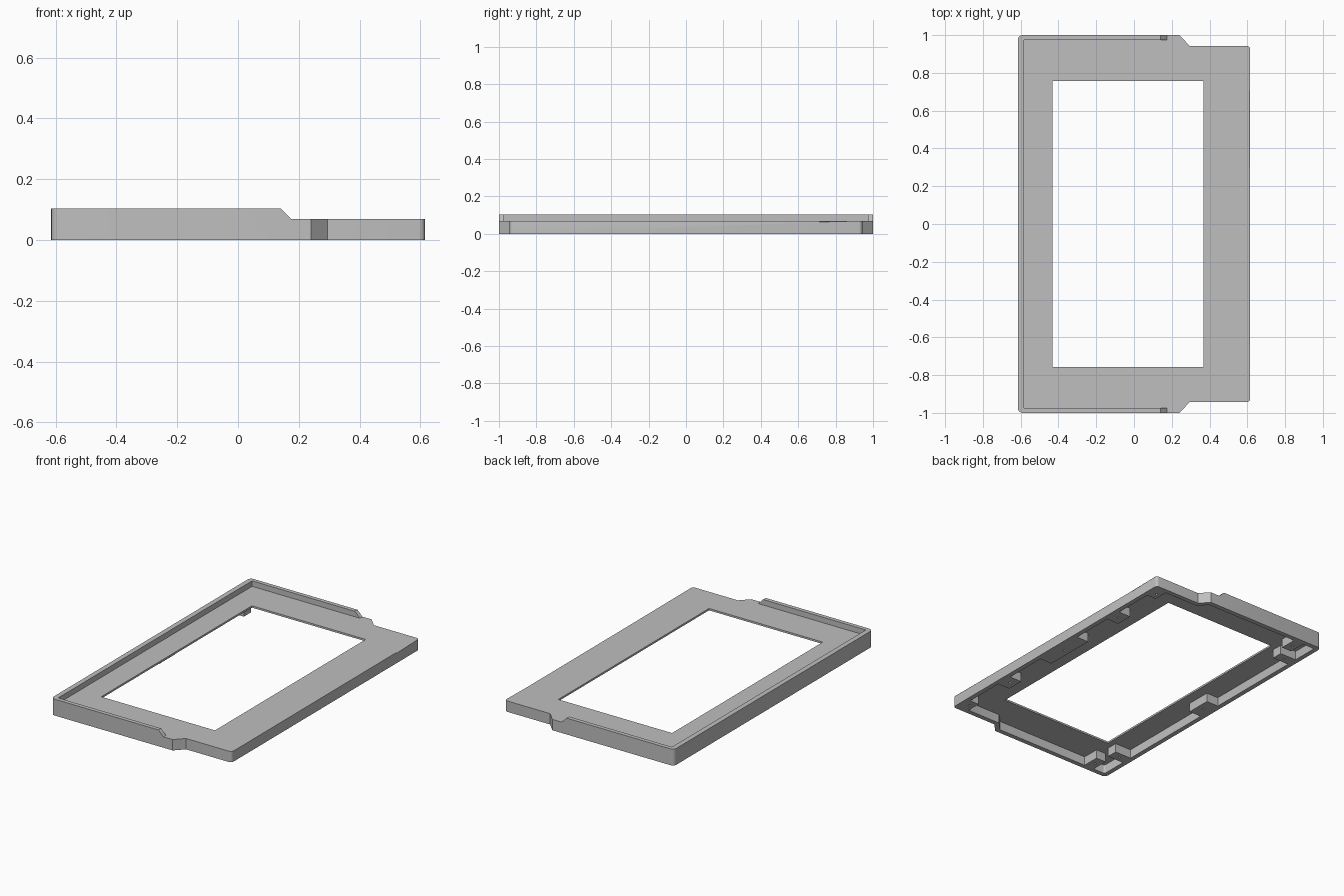
import bpy, bmesh, math
from mathutils import Vector

cube = bpy.data.objects.get("Cube")
if cube:
    bpy.data.objects.remove(cube, do_unlink=True)

grey = bpy.data.materials.new("light_grey")
grey.use_nodes = True
colour = (0.52, 0.52, 0.52, 1)
grey.diffuse_color = colour
grey.node_tree.nodes["Principled BSDF"].inputs["Base Color"].default_value = colour

TOP, DECK, UNDER = 0.104, 0.069, 0.057
WALL = 0.03


def finish(name, bm):
    bmesh.ops.recalc_face_normals(bm, faces=bm.faces)
    mesh = bpy.data.meshes.new(name)
    bm.to_mesh(mesh)
    bm.free()
    mesh.materials.append(grey)
    obj = bpy.data.objects.new(name, mesh)
    bpy.context.collection.objects.link(obj)
    return obj


def add_prism(bm, points, depth):
    """Extrude a closed loop of 3D points along the depth vector."""
    face = bm.faces.new([bm.verts.new(p) for p in points])
    out = bmesh.ops.extrude_face_region(bm, geom=[face])
    verts = [v for v in out["geom"] if isinstance(v, bmesh.types.BMVert)]
    bmesh.ops.translate(bm, verts=verts, vec=depth)


def prism(name, points, depth):
    bm = bmesh.new()
    add_prism(bm, points, depth)
    return finish(name, bm)


def slab(name, outline, z0, z1):
    return prism(name, [(x, y, z0) for x, y in outline], Vector((0, 0, z1 - z0)))


def box_outline(x0, x1, y0, y1):
    return [(x0, y0), (x1, y0), (x1, y1), (x0, y1)]


def arc(cx, cy, r, start, end, steps=4):
    angles = [math.radians(start + (end - start) * i / steps) for i in range(steps + 1)]
    return [(cx + r * math.cos(a), cy + r * math.sin(a)) for a in angles]


def case_outline(d, r_left, r_right):
    """Stepped outline moved inward by d, mirrored front to back."""
    left, right, wide, narrow = -0.615 + d, 0.615 - d, 1 - d, 0.943 - d
    shift = d * 0.41
    half = arc(right - r_right, narrow - r_right, r_right, 0, 90)
    half += [(0.295 - shift, narrow), (0.24 - shift, wide)]
    half += arc(left + r_left, wide - r_left, r_left, 90, 180)
    return half + [(x, -y) for x, y in reversed(half)]


def cut(obj, *cutters):
    """Subtract the cutters, bake the result and remove the cutters."""
    for cutter in cutters:
        cutter.hide_render = True
        mod = obj.modifiers.new("cut", 'BOOLEAN')
        mod.operation, mod.solver, mod.object = 'DIFFERENCE', 'EXACT', cutter
    bpy.context.view_layer.update()
    graph = bpy.context.evaluated_depsgraph_get()
    baked = bpy.data.meshes.new_from_object(obj.evaluated_get(graph))
    obj.modifiers.clear()
    obj.data = baked
    for cutter in cutters:
        bpy.data.objects.remove(cutter, do_unlink=True)


# Hollow casing with a raised rim on three sides and a window
casing = slab("casing", case_outline(0, 0.025, 0.018), 0, TOP)
slope = [(0.14, TOP), (0.14 + TOP - DECK, DECK), (0.7, DECK), (0.7, 0.2), (0.14, 0.2)]
rim_end = prism("rim_end_cutter", [(x, -1.1, z) for x, z in slope], Vector((0, 2.2, 0)))
deck = slab("deck_cutter", box_outline(-0.583, 0.8, -0.974, 0.974), DECK, 0.3)
pocket = slab("pocket_cutter", case_outline(WALL, 0.012, 0.01), -0.1, UNDER)
window = slab("window_cutter", box_outline(-0.432, 0.368, -0.757, 0.757), -0.2, 0.4)
cut(casing, rim_end, deck, pocket, window)

# Soft top edge along the outer long side
bm = bmesh.new()
bm.from_mesh(casing.data)
edges = [e for e in bm.edges if all(v.co.x > 0.59 and abs(v.co.z - DECK) < 1e-4 for v in e.verts)
         and abs(e.verts[0].co.y - e.verts[1].co.y) > 1]
bmesh.ops.bevel(bm, geom=edges, offset=0.006, segments=2, profile=0.5, affect='EDGES')
bm.to_mesh(casing.data)
bm.free()

# Mounting blocks under the deck, mirrored front to back
inner_l, inner_r, inner_y = -0.615 + WALL, 0.615 - WALL, 1 - WALL
blocks = [
    (0.50, inner_r, -0.17, 0.17),
    (inner_l, -0.50, -0.08, 0.08),
]
for s in (-1, 1):
    for x0, x1, y0, y1 in (
        (0.50, inner_r, 0.45, 0.56),
        (0.52, inner_r, 0.82, 0.943 - WALL),
        (inner_l, -0.47, 0.73, 0.80),
        (-0.50, -0.43, 0.86, inner_y),
    ):
        blocks.append((x0, x1, *sorted((s * y0, s * y1))))
bm = bmesh.new()
for b in blocks:
    add_prism(bm, [(x, y, 0) for x, y in box_outline(*b)], Vector((0, 0, UNDER + 0.002)))
mounts = finish("mounting_blocks", bm)

# Screw holes in the blocks
bm = bmesh.new()
for x0, x1, y0, y1 in blocks:
    ring = arc((x0 + x1) / 2, (y0 + y1) / 2, 0.008, 0, 330, 11)
    add_prism(bm, [(x, y, -0.02) for x, y in ring], Vector((0, 0, 0.06)))
cut(mounts, finish("screw_hole_cutter", bm))

# Flat shading on the large faces, smooth corners
for obj in (casing, mounts):
    bpy.ops.object.select_all(action='DESELECT')
    obj.select_set(True)
    bpy.context.view_layer.objects.active = obj
    bpy.ops.object.shade_smooth_by_angle(angle=math.radians(30))
